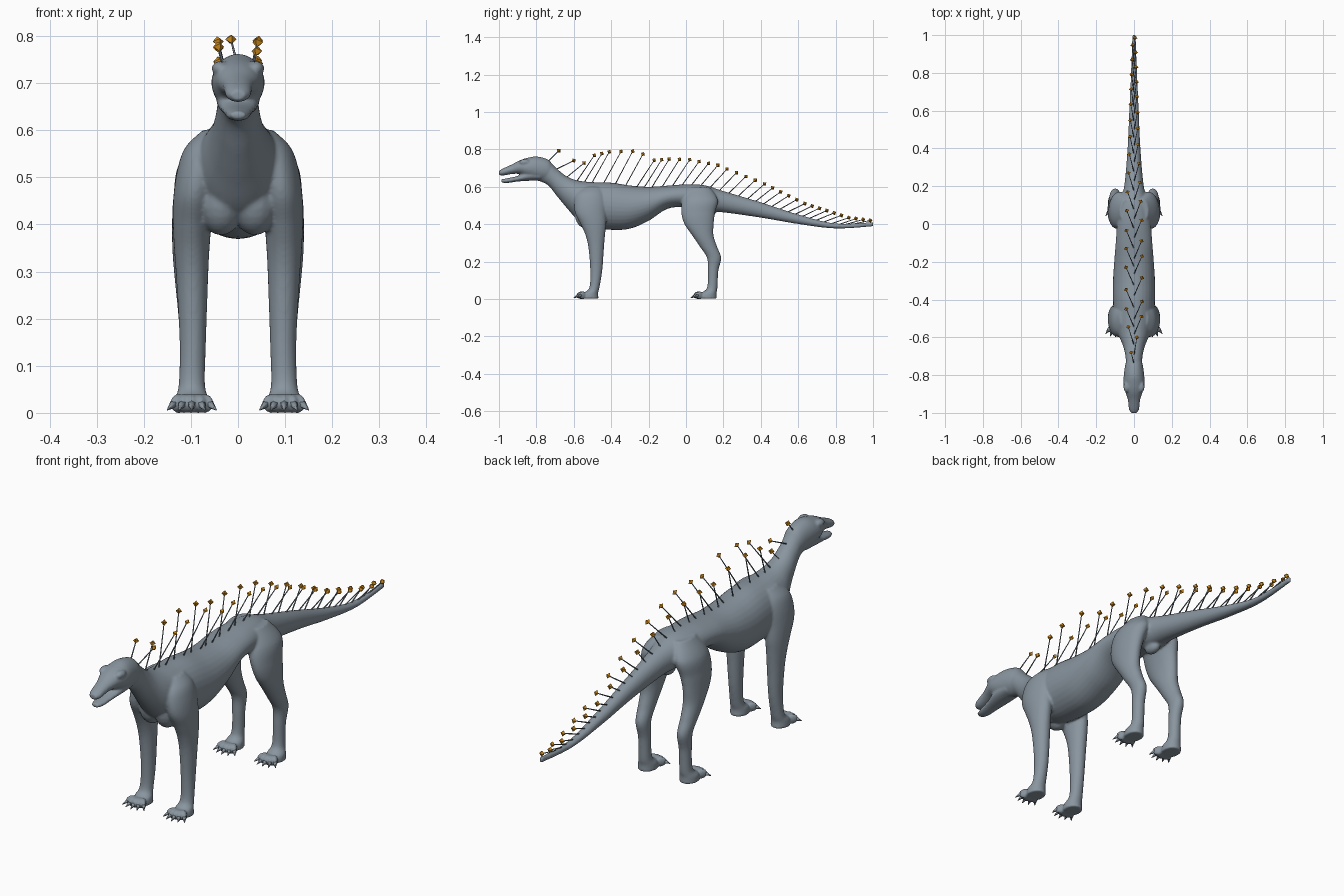
import bpy, bmesh, math
from mathutils import Vector, Matrix

cube = bpy.data.objects.get("Cube")
if cube:
    bpy.data.objects.remove(cube)


def material(name, rgb):
    m = bpy.data.materials.new(name)
    m.use_nodes = True
    m.diffuse_color = (*rgb, 1)
    m.node_tree.nodes["Principled BSDF"].inputs["Base Color"].default_value = (*rgb, 1)
    return m


SKIN = material("slate_skin", (0.25, 0.30, 0.345))
QUILL = material("grey_quill", (0.18, 0.215, 0.25))
AMBER = material("amber_tip", (0.60, 0.25, 0.012))


def finish(bm, name, mat, smooth=True):
    bmesh.ops.recalc_face_normals(bm, faces=bm.faces)
    mesh = bpy.data.meshes.new(name)
    bm.to_mesh(mesh)
    bm.free()
    mesh.materials.append(mat)
    for p in mesh.polygons:
        p.use_smooth = smooth
    ob = bpy.data.objects.new(name, mesh)
    bpy.context.collection.objects.link(ob)
    return ob


def spline(keys, n=6):
    """Smooth curve through every key tuple."""
    k = [keys[0]] + list(keys) + [keys[-1]]
    out = []
    for i in range(1, len(k) - 2):
        for s in range(n):
            t = s / n
            out.append([b + 0.5 * t * (c - a + t * (2*a - 5*b + 4*c - d + t * (3*(b - c) + d - a)))
                        for a, b, c, d in zip(*k[i - 1:i + 3])])
    return out + [list(keys[-1])]


def loft(bm, rings):
    rows = [[bm.verts.new(p) for p in r] for r in rings]
    n = len(rows[0])
    for a, b in zip(rows, rows[1:]):
        for i in range(n):
            j = (i + 1) % n
            bm.faces.new((a[i], a[j], b[j], b[i]))
    bm.faces.new(rows[0])
    bm.faces.new(rows[-1][::-1])


ANGLES = [math.tau * i / 32 for i in range(32)]


def trunk(bm, keys):
    """Keys: y, top z, bottom z, half width."""
    loft(bm, [[(w * math.cos(a), y, (t + b) / 2 + (t - b) / 2 * math.sin(a)) for a in ANGLES]
              for y, t, b, w in spline(keys)])


def limb(bm, keys, side):
    """Keys: z, x, y, half width, half depth."""
    loft(bm, [[(side * (x + rx * math.cos(a)), y + ry * math.sin(a), z) for a in ANGLES]
              for z, x, y, rx, ry in spline(keys)])


def blob(bm, pos, size, turn=0):
    mat = Matrix.Translation(pos) @ Matrix.Rotation(turn, 4, 'Z') @ Matrix.Diagonal((*size, 1))
    bmesh.ops.create_uvsphere(bm, u_segments=18, v_segments=12, radius=1, matrix=mat)


def rod(bm, a, b, r1, r2, sides):
    d = b - a
    mat = Matrix.Translation((a + b) / 2) @ d.to_track_quat('Z', 'Y').to_matrix().to_4x4()
    bmesh.ops.create_cone(bm, cap_ends=True, segments=sides, radius1=r1, radius2=r2,
                          depth=d.length, matrix=mat)


TORSO = [(-.80, .75, .635, .04), (-.74, .742, .61, .042), (-.69, .697, .55, .047),
         (-.64, .657, .49, .06), (-.58, .634, .425, .085), (-.50, .625, .385, .105),
         (-.40, .622, .37, .111), (-.30, .607, .376, .111), (-.20, .60, .418, .105),
         (-.10, .606, .482, .097), (0, .613, .49, .09), (.10, .608, .468, .08),
         (.20, .577, .463, .052), (.40, .517, .435, .034), (.60, .452, .401, .025),
         (.80, .404, .377, .016), (1, .412, .388, .009)]
SKULL = [(-1, .685, .663, .016), (-.98, .697, .66, .027), (-.93, .72, .668, .033),
         (-.89, .741, .668, .046), (-.85, .754, .65, .056), (-.80, .762, .635, .054),
         (-.74, .747, .63, .045), (-.71, .715, .64, .03)]
JAW = [(-.988, .64, .624, .015), (-.96, .645, .62, .025), (-.90, .658, .628, .034),
       (-.84, .685, .632, .045), (-.78, .68, .635, .042)]
FORELEG = [(.60, .045, -.50, .03, .05), (.565, .068, -.51, .043, .075), (.52, .082, -.512, .046, .085),
           (.46, .092, -.51, .045, .083), (.40, .097, -.495, .041, .068), (.34, .098, -.485, .037, .052),
           (.27, .097, -.48, .033, .041), (.15, .096, -.48, .028, .032), (.06, .098, -.49, .028, .027),
           (.03, .098, -.51, .036, .04), (.002, .098, -.512, .038, .045)]
HINDLEG = [(.595, .045, .07, .03, .06), (.53, .075, .075, .05, .095), (.46, .092, .065, .045, .09),
           (.40, .10, .07, .04, .078), (.34, .102, .09, .037, .057), (.28, .102, .12, .032, .046),
           (.22, .10, .15, .028, .038), (.15, .098, .145, .025, .028), (.06, .098, .14, .026, .028),
           (.03, .10, .12, .036, .043), (.002, .10, .117, .038, .047)]

# Body, head, legs and toes, fused into one skin
body = bmesh.new()
claws = bmesh.new()
for keys in (TORSO, SKULL, JAW):
    trunk(body, keys)
blob(body, (0, .12, .465), (.024, .04, .028))
for side in (-1, 1):
    limb(body, FORELEG, side)
    limb(body, HINDLEG, side)
    blob(body, (side * .038, -.862, .731), (.018, .03, .016))   # brow
    blob(body, (side * .036, -.535, .455), (.052, .06, .078))   # chest
    for foot_y in (-.515, .11):
        for i in range(5):
            a = math.radians(-38 + 19 * i)
            out = Vector((math.sin(a), -math.cos(a), 0))
            foot = Vector((side * .098, foot_y, .02))
            blob(body, foot + out * .045, (.0115, .026, .021), a)
            rod(claws, foot + out * .06, foot + out * .085 - Vector((0, 0, .014)), .01, .001, 6)
skin = finish(body, "body", SKIN)
fuse = skin.modifiers.new("fuse", 'REMESH')
fuse.mode = 'VOXEL'
fuse.voxel_size = .005
fuse.use_smooth_shade = True
soft = skin.modifiers.new("soften", 'SMOOTH')
soft.factor = .5
soft.iterations = 5
finish(claws, "claws", SKIN)


# Quills along the spine, leaning back and to alternate sides
def lookup(table, x, col):
    for a, b in zip(table, table[1:]):
        if x <= b[0]:
            t = max(0, (x - a[0]) / (b[0] - a[0]))
            return a[col] + t * (b[col] - a[col])
    return table[-1][col]


# Keys: quill number, tip y, tip z, sideways lean
TIPS = [(0, -.68, .793, .015), (1, -.60, .74, .015), (2, -.545, .727, .03), (3, -.49, .768, .04),
        (5, -.41, .787, .042), (7, -.285, .79, .042), (8, -.23, .775, .042), (9, -.17, .742, .042),
        (11, -.09, .748, .04), (13, .02, .745, .04), (16, .17, .715, .034), (21, .42, .615, .022),
        (26, .635, .51, .017), (32, .87, .435, .01), (35, .985, .42, .006)]
quills = bmesh.new()
gems = bmesh.new()
for i in range(36):
    y, z, lean = (lookup(TIPS, i, c) for c in (1, 2, 3))
    base_y = y - (.06 if i == 0 else .095)
    base = Vector((0, base_y, lookup(TORSO, base_y, 1) - .008))
    tip = Vector((lean * (-1 if i % 2 == 0 else 1), y, z))
    rod(quills, base, tip, .0028, .002, 6)
    turn = (tip - base).to_track_quat('Z', 'Y').to_matrix().to_4x4()
    bmesh.ops.create_uvsphere(gems, u_segments=4, v_segments=2, radius=.0125,
                              matrix=Matrix.Translation(tip) @ turn)
finish(quills, "spine_quills", QUILL)
finish(gems, "quill_tips", AMBER, smooth=False)
